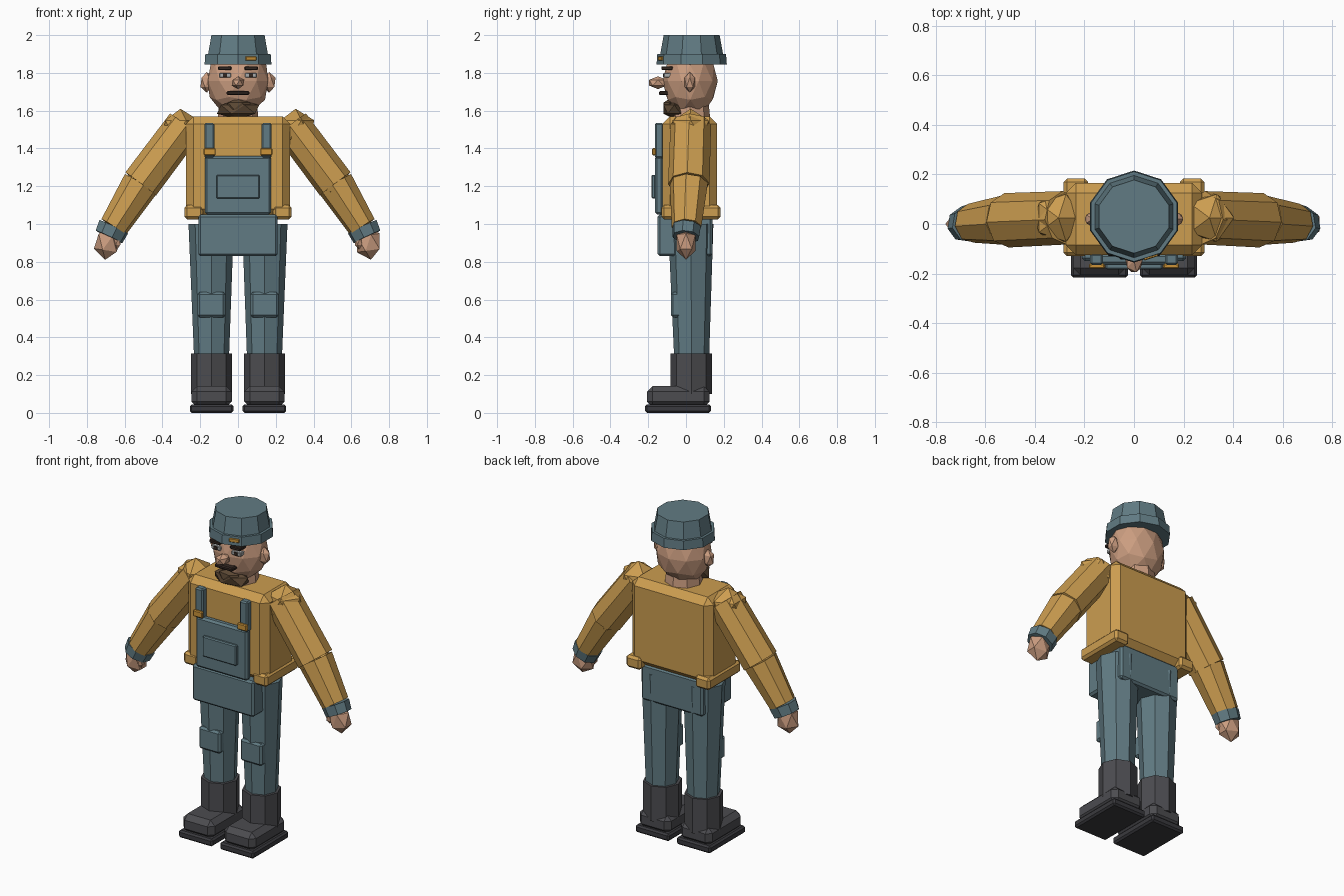
import bpy
import bmesh
from mathutils import Vector, Matrix

if "Cube" in bpy.data.objects:
    bpy.data.objects.remove(bpy.data.objects["Cube"], do_unlink=True)


def make_material(name, r, g, b):
    col = [(c / 255 / 12.92) if c < 11 else ((c / 255 + 0.055) / 1.055) ** 2.4 for c in (r, g, b)] + [1]
    m = bpy.data.materials.new(name)
    m.use_nodes = True
    m.diffuse_color = col
    m.node_tree.nodes["Principled BSDF"].inputs["Base Color"].default_value = col
    return m


MUSTARD = make_material("mustard cloth", 204, 157, 80)
BLUE = make_material("blue grey cloth", 97, 123, 131)
SKIN = make_material("skin", 203, 157, 128)
BOOT = make_material("dark boot", 76, 76, 80)
SOLE = make_material("sole", 58, 58, 62)
BEARD = make_material("brown beard", 92, 72, 52)
HAIR = make_material("dark hair", 52, 40, 34)
EYE = make_material("eye", 170, 172, 172)
BRASS = make_material("brass", 204, 148, 56)


def finish(bm, name, mat):
    mesh = bpy.data.meshes.new(name)
    bmesh.ops.recalc_face_normals(bm, faces=bm.faces)
    bm.to_mesh(mesh)
    bm.free()
    mesh.materials.append(mat)
    ob = bpy.data.objects.new(name, mesh)
    bpy.context.collection.objects.link(ob)
    return ob


def box(name, mat, x, y, z, bevel=0.0):
    """Box from (min, max) ranges with a flat chamfer."""
    bm = bmesh.new()
    bmesh.ops.create_cube(bm, size=1)
    for v in bm.verts:
        v.co = [r[0] if c < 0 else r[1] for c, r in zip(v.co, (x, y, z))]
    if bevel:
        bmesh.ops.bevel(bm, geom=bm.edges[:], offset=bevel, segments=1, affect='EDGES')
    return finish(bm, name, mat)


def ball(name, mat, centre, radii, detail=1, tilt=0.0):
    bm = bmesh.new()
    bmesh.ops.create_icosphere(bm, subdivisions=detail, radius=1)
    bm.transform(Matrix.Translation(centre) @ Matrix.Rotation(tilt, 4, 'Y') @ Matrix.Diagonal((*radii, 1)))
    return finish(bm, name, mat)


def tube(name, mat, start, end, r1, r2, sides=8, depth=1.0, turn=0.0):
    """Tapered prism between two points; depth scales it along y."""
    a, b = Vector(start), Vector(end)
    d = b - a
    bm = bmesh.new()
    bmesh.ops.create_cone(bm, cap_ends=True, segments=sides, radius1=r1, radius2=r2, depth=d.length)
    rot = Vector((0, 0, 1)).rotation_difference(d).to_matrix().to_4x4()
    bm.transform(Matrix.Translation((a + b) / 2) @ rot @ Matrix.Diagonal((1, depth, 1, 1))
                 @ Matrix.Rotation(turn, 4, 'Z'))
    return finish(bm, name, mat)


def span(s, a, b):
    """Range in x mirrored to side s."""
    return tuple(sorted((s * a, s * b)))


# Torso and overalls
box("torso", MUSTARD, (-.275, .275), (-.125, .165), (1.04, 1.57), .04)
box("waist", BLUE, (-.21, .21), (-.15, .14), (.83, 1.05), .012)
box("bib", BLUE, (-.175, .175), (-.165, -.12), (1.05, 1.36), .012)
box("bib_pocket", BLUE, (-.115, .115), (-.183, -.16), (1.135, 1.26), .006)

# Head and face
tube("neck", SKIN, (0, .02, 1.54), (0, .02, 1.64), .11, .1)
ball("head", SKIN, (0, .022, 1.757), (.168, .146, .19), 2)
ball("beard", BEARD, (0, -.062, 1.607), (.125, .066, .052), 1)
ball("chin_tuft", BEARD, (0, -.085, 1.625), (.075, .04, .04), 1)
ball("nose", SKIN, (0, -.148, 1.748), (.038, .055, .034), 1)
box("moustache", HAIR, (-.06, .06), (-.143, -.09), (1.682, 1.704), .006)

# Cap
tube("cap_band", BLUE, (0, .03, 1.845), (0, .03, 1.9), .186, .182, 10)
tube("cap_crown", BLUE, (0, .03, 1.895), (0, .03, 2.0), .167, .148, 10)
badge = box("cap_badge", BRASS, (-.03, .03), (-.006, .006), (1.865, 1.887), .003)
badge.location = (.068, -.133, 0)
badge.rotation_euler.z = .314

for side, s in (("left", 1), ("right", -1)):
    # Face pairs
    box(side + "_eye", EYE, span(s, .037, .1), (-.118, -.07), (1.775, 1.8), .004)
    box(side + "_pupil", HAIR, span(s, .058, .08), (-.122, -.1), (1.777, 1.798))
    box(side + "_eyebrow", HAIR, span(s, .035, .105), (-.13, -.07), (1.815, 1.835), .004)
    ball(side + "_ear", SKIN, (s * .165, .02, 1.75), (.038, .032, .055), 1)

    # Straps, buckles and shirt hem
    box(side + "_strap", BLUE, span(s, .125, .178), (-.165, -.12), (1.35, 1.535), .008)
    box(side + "_buckle", BRASS, span(s, .118, .182), (-.18, -.16), (1.363, 1.402), .005)
    box(side + "_hem", MUSTARD, span(s, .185, .284), (-.13, .183), (1.025, 1.1), .014)

    # Arms and hands
    shoulder, elbow = (s * .28, .025, 1.525), (s * .515, .015, 1.212)
    wrist, cuff_end = (s * .658, .003, .985), (s * .683, 0, .932)
    ball(side + "_shoulder", MUSTARD, (s * .305, .025, 1.5), (.11, .112, .11), 1)
    tube(side + "_upper_arm", MUSTARD, shoulder, elbow, .1, .102, 8, 1.08)
    ball(side + "_elbow", MUSTARD, elbow, (.092, .1, .092), 1)
    tube(side + "_forearm", MUSTARD, elbow, wrist, .1, .078, 8, 1.02)
    tube(side + "_cuff", BLUE, wrist, cuff_end, .086, .08, 8, .9)
    ball(side + "_hand", SKIN, (s * .69, 0, .9), (.075, .058, .09), 1, -s * .15)
    ball(side + "_thumb", SKIN, (s * .64, -.025, .91), (.024, .026, .045), 1)

    # Legs and boots
    tube(side + "_leg", BLUE, (s * .14, .03, .28), (s * .142, .025, 1.0), .092, .12)
    box(side + "_knee_patch", BLUE, span(s, .067, .215), (-.08, -.02), (.505, .64), .012)
    tube(side + "_boot_shaft", BOOT, (s * .14, .028, .1), (s * .14, .028, .315), .109, .109)
    box(side + "_boot_foot", BOOT, span(s, .033, .247), (-.207, .125), (.03, .142), .03)
    box(side + "_boot_sole", SOLE, span(s, .025, .255), (-.217, .132), (0, .045), .01)
